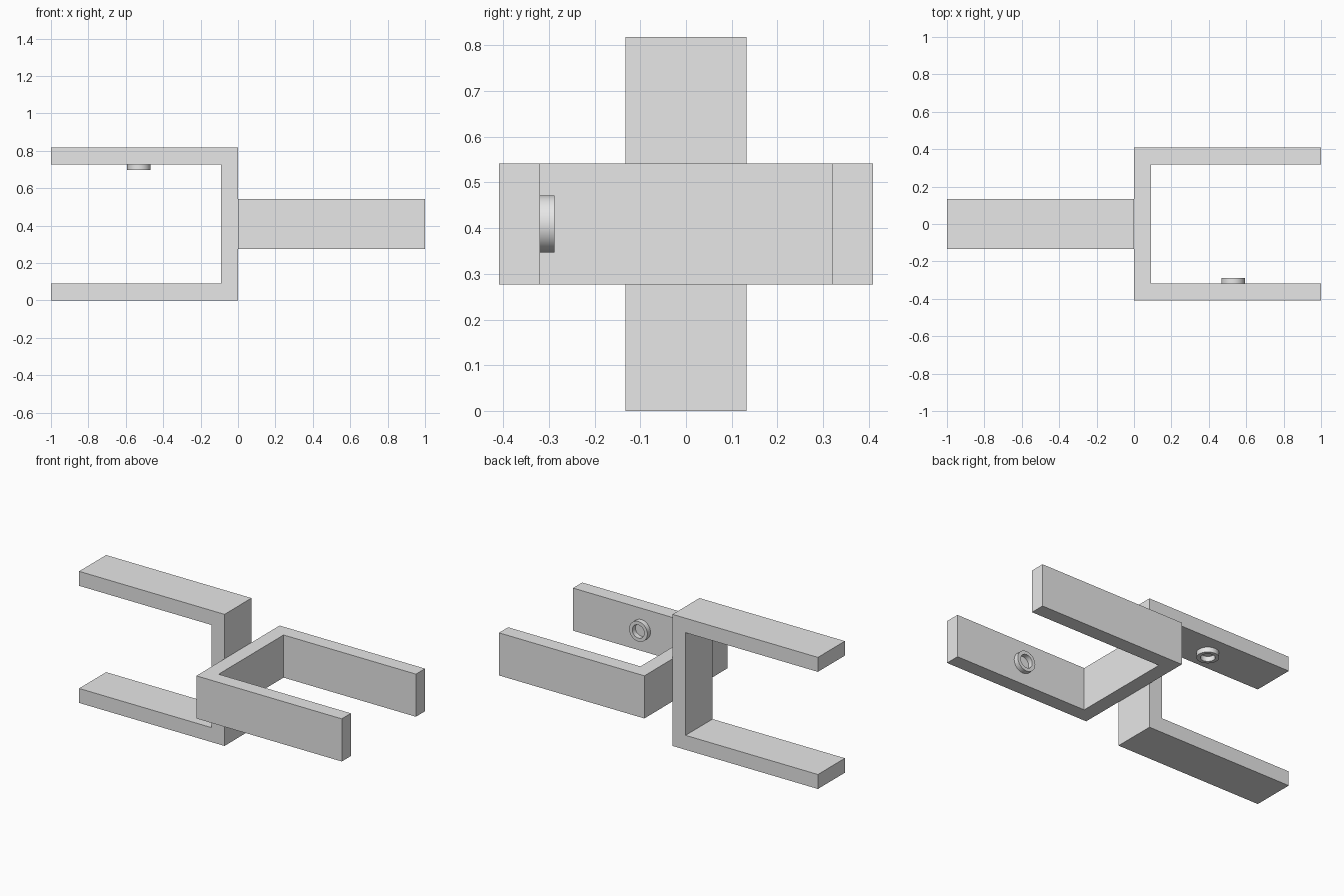
import bpy, bmesh, math
from mathutils import Matrix, Vector

if "Cube" in bpy.data.objects:
    bpy.data.objects.remove(bpy.data.objects["Cube"])

LENGTH, HALF, WALL, WIDTH = 1.0, 0.409, 0.09, 0.265
RING_X, RING_OUT, RING_IN, RING_H = 0.53, 0.0625, 0.041, 0.031

grey = bpy.data.materials.new("plain_grey")
grey.use_nodes = True
grey.diffuse_color = (0.8, 0.8, 0.8, 1)
grey.node_tree.nodes["Principled BSDF"].inputs["Base Color"].default_value = (0.8, 0.8, 0.8, 1)


def finish(bm, name, matrix):
    bmesh.ops.recalc_face_normals(bm, faces=bm.faces)
    bm.transform(matrix)
    mesh = bpy.data.meshes.new(name)
    bm.to_mesh(mesh)
    bm.free()
    mesh.materials.append(grey)
    obj = bpy.data.objects.new(name, mesh)
    bpy.context.collection.objects.link(obj)
    return obj


def u_bracket(name, matrix):
    # U profile in plan, open towards +x, extruded to the bar width
    inner = HALF - WALL
    profile = [(0, -HALF), (LENGTH, -HALF), (LENGTH, -inner), (WALL, -inner),
               (WALL, inner), (LENGTH, inner), (LENGTH, HALF), (0, HALF)]
    bm = bmesh.new()
    face = bm.faces.new([bm.verts.new((x, y, -WIDTH / 2)) for x, y in profile])
    grown = bmesh.ops.extrude_face_region(bm, geom=[face])["geom"]
    top = [v for v in grown if isinstance(v, bmesh.types.BMVert)]
    bmesh.ops.translate(bm, verts=top, vec=(0, 0, WIDTH))
    return finish(bm, name, matrix)


def ring(name, matrix):
    # Rectangular section spun around the y axis, seated on the arm's inner face
    seat = HALF - WALL
    section = [(RING_IN, -seat), (RING_OUT, -seat),
               (RING_OUT, RING_H - seat), (RING_IN, RING_H - seat)]
    bm = bmesh.new()
    verts = [bm.verts.new((RING_X + r, y, 0)) for r, y in section]
    edges = [bm.edges.new((verts[i], verts[(i + 1) % 4])) for i in range(4)]
    bmesh.ops.spin(bm, geom=verts + edges, cent=(RING_X, 0, 0), axis=(0, 1, 0),
                   angle=math.tau, steps=48, use_merge=True)
    bmesh.ops.remove_doubles(bm, verts=bm.verts, dist=0.0001)
    obj = finish(bm, name, matrix)
    bpy.ops.object.select_all(action="DESELECT")
    obj.select_set(True)
    bpy.context.view_layer.objects.active = obj
    bpy.ops.object.shade_smooth_by_angle(angle=math.radians(35))


# The upright bracket is the flat one turned half round a diagonal axis
flat = Matrix.Translation((0, 0, HALF))
upright = flat @ Matrix.Rotation(math.pi, 4, Vector((0, 1, -1)))
for label, matrix in (("flat", flat), ("upright", upright)):
    u_bracket(label + "_bracket", matrix)
    ring(label + "_bracket_ring", matrix)
